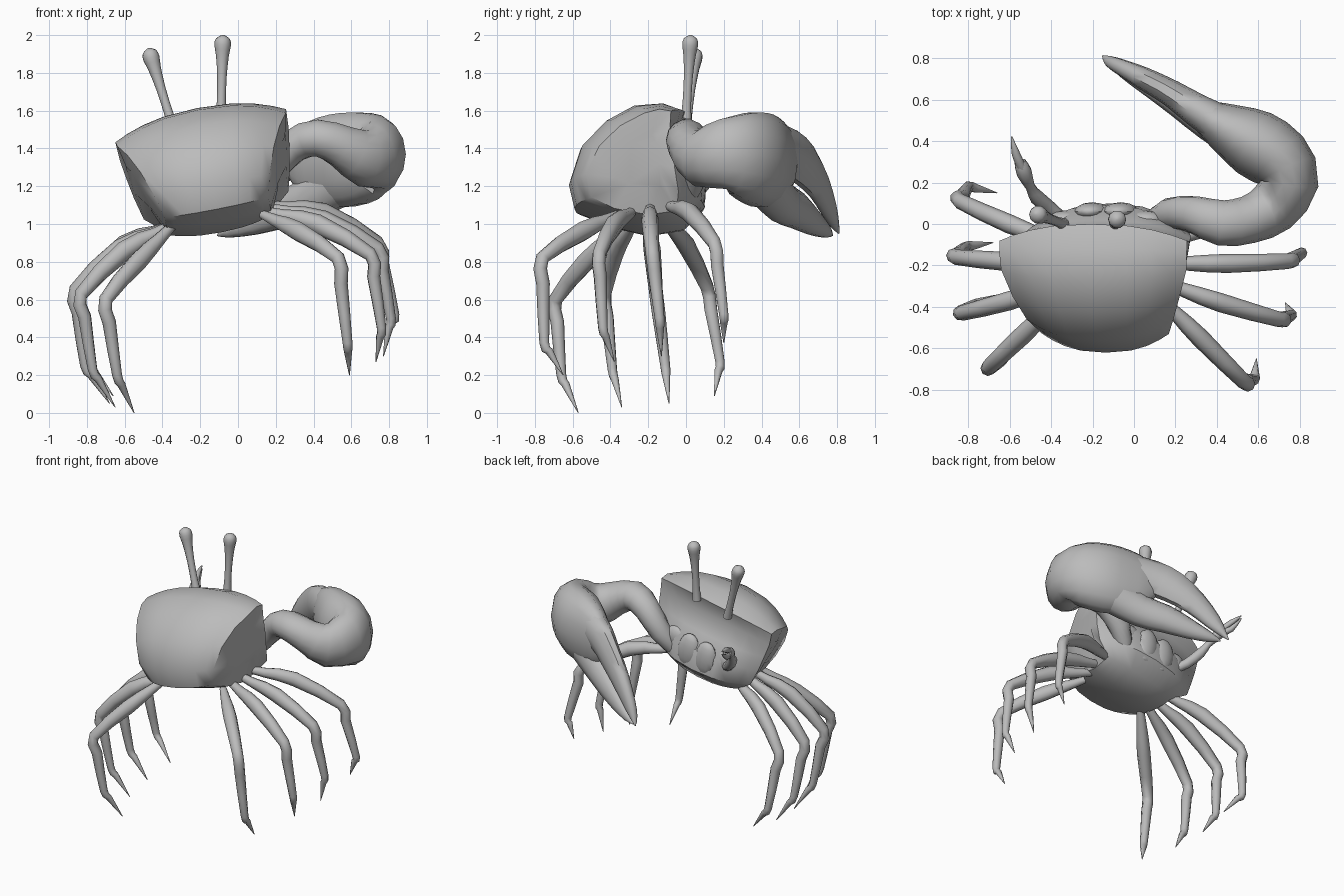
import bpy, bmesh, math
from mathutils import Vector, Matrix

if "Cube" in bpy.data.objects:
    bpy.data.objects.remove(bpy.data.objects["Cube"])

mat = bpy.data.materials.new("shell_grey")
mat.diffuse_color = (0.5, 0.5, 0.5, 1)
mat.use_nodes = True
mat.node_tree.nodes["Principled BSDF"].inputs["Base Color"].default_value = mat.diffuse_color


def finish(name, bm, angle=35):
    bmesh.ops.recalc_face_normals(bm, faces=bm.faces)
    me = bpy.data.meshes.new(name)
    bm.to_mesh(me)
    bm.free()
    me.materials.append(mat)
    ob = bpy.data.objects.new(name, me)
    bpy.context.collection.objects.link(ob)
    bpy.ops.object.select_all(action='DESELECT')
    ob.select_set(True)
    bpy.context.view_layer.objects.active = ob
    bpy.ops.object.shade_smooth_by_angle(angle=math.radians(angle))
    return ob


def skin(bm, rings):
    """Join rings of verts with quads and cap both ends."""
    n = len(rings[0])
    for a, b in zip(rings, rings[1:]):
        for i in range(n):
            j = (i + 1) % n
            bm.faces.new((a[i], a[j], b[j], b[i]))
    bm.faces.new(rings[0])
    bm.faces.new(rings[-1])


def smooth_path(pts, steps):
    """Catmull-Rom through points of (x, y, z, side radius, up radius)."""
    out = []
    for k in range(len(pts) - 1):
        p = [pts[max(0, min(len(pts) - 1, k + d))] for d in (-1, 0, 1, 2)]
        for s in range(steps):
            t = s / steps
            out.append([0.5 * (2 * b + (c - a) * t + (2 * a - 5 * b + 4 * c - d) * t * t
                               + (3 * b - a - 3 * c + d) * t ** 3)
                        for a, b, c, d in zip(*p)])
    return out + [list(pts[-1])]


def tube(name, pts, steps=2, sides=10, keep_level=True):
    """Tapered tube; keep_level holds the side axis horizontal all the way."""
    pts = [p if len(p) == 5 else (*p, p[3]) for p in pts]
    path = smooth_path(pts, steps)
    pos = [Vector(p[:3]) for p in path]
    bm = bmesh.new()
    rings, side = [], None
    for i, p in enumerate(path):
        tan = (pos[min(i + 1, len(pos) - 1)] - pos[max(i - 1, 0)]).normalized()
        level = tan.cross(Vector((0, 0, 1)))
        if side is None or (keep_level and level.length > 0.3):
            side = level if level.length > 0.1 else Vector((1, 0, 0))
        side = (side - tan * side.dot(tan)).normalized()
        up = side.cross(tan)
        rings.append([bm.verts.new(pos[i] + side * max(p[3], .002) * math.cos(a)
                                   + up * max(p[4], .002) * math.sin(a))
                      for a in (2 * math.pi * k / sides for k in range(sides))])
    skin(bm, rings)
    return finish(name, bm, 50)


# Body frame, rolled so the right side sits higher
BODY = Matrix.Translation((-.15, 0, 1.275)) @ Matrix.Rotation(math.radians(-11), 4, 'Y')

# Carapace: centre profile (y, z) and matching side edge (half width, y, z)
profile = [
    (.0, .30, .46, -.08, .24), (-.12, .345, .46, -.14, .25), (-.28, .335, .455, -.22, .23),
    (-.43, .255, .41, -.35, .17), (-.56, .12, .36, -.46, .07), (-.62, -.07, .31, -.53, -.07),
    (-.59, -.2, .28, -.5, -.19), (-.42, -.26, .28, -.38, -.25), (-.2, -.325, .28, -.2, -.285),
    (.0, -.29, .29, -.05, -.265), (.1, -.19, .39, -.04, -.18), (.09, -.05, .42, -.06, -.06),
    (.02, .06, .44, -.07, .05), (-.04, .18, .455, -.085, .15)]
bm = bmesh.new()
rings = []
for s in (-1, -.85, -.65, -.4, 0, .4, .65, .85, 1):
    f = abs(s) ** 2.4
    rings.append([Vector((w * s, y + (ey - y) * f, z + (ez - z) * f))
                  for y, z, w, ey, ez in profile])
# Slightly domed side panels
for end in (0, -1):
    mid = sum(rings[end], Vector()) / len(profile)
    out = Vector((.012 if end else -.012, 0, 0))
    dome = [v.lerp(mid, .5) + out for v in rings[end]]
    rings = [dome] + rings if end == 0 else rings + [dome]
skin(bm, [[bm.verts.new(BODY @ v) for v in r] for r in rings])
finish("carapace", bm, 45)

# Mouth plates and cheek bumps on the face
for name, x, y, z, size in (("mouth_plate", .07, .06, -.09, (.085, .045, .13)),
                            ("cheek", .2, .02, -.06, (.09, .045, .08))):
    for side, s in (("left", -1), ("right", 1)):
        bm = bmesh.new()
        bmesh.ops.create_uvsphere(bm, u_segments=12, v_segments=8, radius=1,
                                  matrix=BODY @ Matrix.Translation((x * s, y, z))
                                  @ Matrix.Diagonal((*size, 1)))
        finish(f"{name}_{side}", bm)

# Eye stalks with bulbous ends
for side, base, top in (("left", (-.34, .0, 1.5), (-.475, .05, 1.93)),
                        ("right", (-.09, .0, 1.56), (-.08, .025, 2.0))):
    a, b = Vector(base), Vector(top)
    tube("eye_stalk_" + side, [(*a.lerp(b, t), r) for t, r in (
        (0, .03), (.2, .024), (.5, .025), (.75, .034), (.88, .044), (.96, .036), (1, .006))],
        keep_level=False)

# Walking legs: hip, thigh, knee, ankle, tip
legs = {
    "left_1": ((-.34, -.1, 1.0), (-.6, .0, .89), (-.84, .11, .67), (-.8, .18, .27), (-.66, .15, .09)),
    "left_2": ((-.34, -.2, 1.0), (-.62, -.18, .87), (-.86, -.16, .65), (-.81, -.11, .25), (-.68, -.09, .05)),
    "left_3": ((-.34, -.28, 1.0), (-.6, -.37, .86), (-.83, -.43, .63), (-.77, -.39, .23), (-.65, -.34, .03)),
    "left_4": ((-.34, -.34, 1.0), (-.53, -.53, .8), (-.7, -.69, .6), (-.64, -.66, .2), (-.55, -.57, .0)),
    "right_1": ((.13, -.1, 1.1), (.45, .02, 1.06), (.74, .15, .9), (.83, .2, .52), (.78, .2, .37)),
    "right_2": ((.13, -.19, 1.09), (.45, -.19, 1.02), (.74, -.18, .87), (.81, -.14, .5), (.77, -.13, .3)),
    "right_3": ((.13, -.28, 1.07), (.42, -.38, 1.0), (.7, -.46, .84), (.76, -.44, .45), (.73, -.38, .27)),
    "right_4": ((.13, -.36, 1.05), (.32, -.55, .96), (.53, -.76, .82), (.58, -.75, .37), (.59, -.65, .2))}
for name, pts in legs.items():
    hip, thigh, knee, ankle, tip = (Vector(p) for p in pts)
    tube("leg_" + name, [(*hip, .024), (*hip.lerp(thigh, .4), .035), (*thigh, .046, .053),
                         (*knee, .037), (*knee.lerp(ankle, .3), .036),
                         (*ankle, .026), (*ankle.lerp(tip, .25), .022), (*tip, .002)],
         2, 8, keep_level=False)

# Great claw: arm curling forward into a deep palm with two fingers
tube("great_claw_arm", [
    (.08, .0, 1.14, .05), (.17, .05, 1.27, .075), (.29, .045, 1.41, .09), (.42, .005, 1.455, .11, .1),
    (.55, .02, 1.41, .115), (.67, .08, 1.35, .13, .155), (.75, .2, 1.37, .14, .19),
    (.7, .31, 1.36, .16, .235), (.58, .39, 1.34, .165, .255), (.45, .46, 1.33, .125, .24),
    (.34, .52, 1.32, .08, .19), (.27, .56, 1.31, .03, .08)], 2, 14)
tube("great_claw_lower_finger", [
    (.52, .42, 1.22, .12, .14), (.36, .5, 1.12, .095, .115), (.22, .59, 1.07, .078, .1),
    (.08, .67, 1.01, .058, .072), (-.05, .74, .96, .035, .035), (-.11, .775, .94, .004)], 2, 10)
tube("great_claw_upper_finger", [
    (.45, .46, 1.41, .1, .13), (.3, .55, 1.375, .08, .13), (.18, .63, 1.31, .065, .12),
    (.05, .7, 1.205, .055, .09), (-.06, .755, 1.08, .04, .06), (-.12, .785, 1.0, .027),
    (-.15, .81, .95, .004)], 2, 10)

# Small claw: slim arm and two thin fingers
tube("small_claw_arm", [
    (-.32, .0, 1.13, .03), (-.4, .07, 1.18, .035), (-.47, .13, 1.26, .036), (-.5, .18, 1.32, .024),
    (-.53, .25, 1.38, .04), (-.55, .3, 1.41, .028)], 2, 8, keep_level=False)
for side, dz in (("upper", .025), ("lower", -.025)):
    tube("small_claw_finger_" + side, [
        (-.54, .27, 1.395 + dz * .5, .022), (-.57, .34, 1.42 + dz, .02),
        (-.59, .42, 1.46 + dz * .4, .004)], 2, 8)
